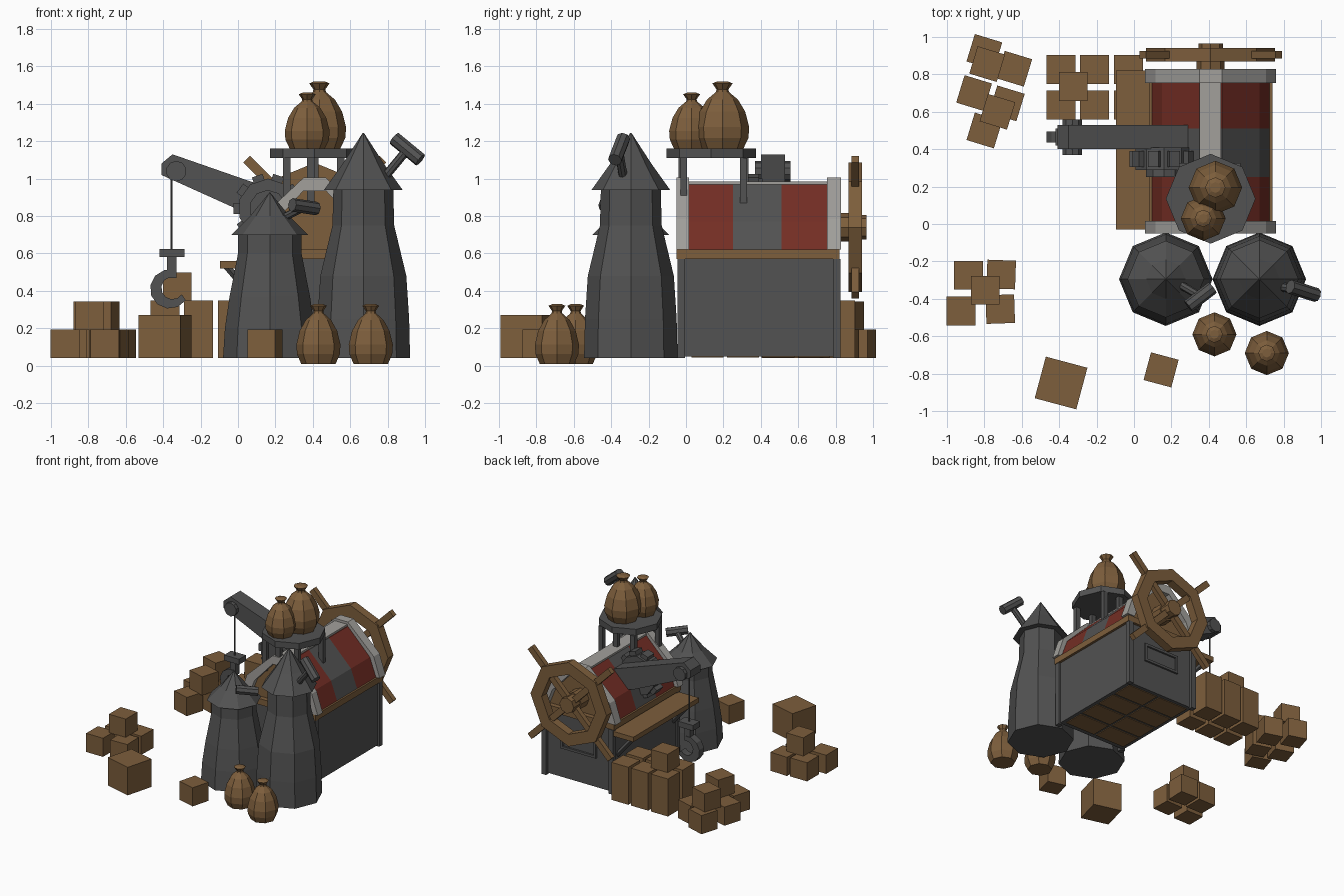
import bpy, bmesh, math
from mathutils import Vector, Matrix

if "Cube" in bpy.data.objects:
    bpy.data.objects.remove(bpy.data.objects["Cube"])


def material(name, rgb):
    m = bpy.data.materials.new(name)
    m.diffuse_color = (*rgb, 1)
    m.use_nodes = True
    m.node_tree.nodes["Principled BSDF"].inputs["Base Color"].default_value = m.diffuse_color
    return m


IRON = material("dark_grey", (0.085, 0.085, 0.085))
WOOD = material("wood_brown", (0.205, 0.112, 0.045))
RED = material("dull_red", (0.175, 0.027, 0.018))
STONE = material("light_grey", (0.36, 0.35, 0.33))


def finish(name, bm, mat):
    bmesh.ops.recalc_face_normals(bm, faces=bm.faces)
    me = bpy.data.meshes.new(name)
    bm.to_mesh(me)
    bm.free()
    me.materials.append(mat)
    ob = bpy.data.objects.new(name, me)
    bpy.context.collection.objects.link(ob)
    return ob


def box(name, x0, x1, y0, y1, z0, z1, mat, rot=0.0, tilt=0.0):
    """Box by limits, turned about z (rot) or y (tilt) round its own centre."""
    bm = bmesh.new()
    c = Vector((x0 + x1, y0 + y1, z0 + z1)) / 2
    m = (Matrix.Translation(c) @ Matrix.Rotation(math.radians(rot), 4, 'Z')
         @ Matrix.Rotation(tilt, 4, 'Y') @ Matrix.Diagonal((x1 - x0, y1 - y0, z1 - z0, 1)))
    bmesh.ops.create_cube(bm, size=1, matrix=m)
    return finish(name, bm, mat)


def rod(name, a, b, r, mat, sides=8, turn=0.0):
    a, b = Vector(a), Vector(b)
    bm = bmesh.new()
    m = (Matrix.Translation((a + b) / 2) @ (b - a).to_track_quat('Z', 'Y').to_matrix().to_4x4()
         @ Matrix.Rotation(turn, 4, 'Z'))
    bmesh.ops.create_cone(bm, cap_ends=True, segments=sides, radius1=r, radius2=r,
                          depth=(b - a).length, matrix=m)
    return finish(name, bm, mat)


def lathe(name, x, y, profile, mat, sides=8):
    """Closed round body from (radius, height) pairs."""
    bm = bmesh.new()
    rings = [[bm.verts.new((x + r * math.cos(2 * math.pi * i / sides),
                            y + r * math.sin(2 * math.pi * i / sides), z))
              for i in range(sides)] for r, z in profile]
    for p, q in zip(rings, rings[1:]):
        for i in range(sides):
            j = (i + 1) % sides
            bm.faces.new((p[i], p[j], q[j], q[i]))
    bm.faces.new(rings[0])
    bm.faces.new(rings[-1])
    return finish(name, bm, mat)


def prism(name, pts, y0, y1, mat):
    """Front outline of (x, z) points, extruded along y."""
    bm = bmesh.new()
    a = [bm.verts.new((x, y0, z)) for x, z in pts]
    b = [bm.verts.new((x, y1, z)) for x, z in pts]
    bm.faces.new(a)
    bm.faces.new(b)
    for i in range(len(pts)):
        j = (i + 1) % len(pts)
        bm.faces.new((a[i], a[j], b[j], b[i]))
    return finish(name, bm, mat)


def band(name, outer, inner, y0, y1, mat, closed):
    """Frame between two matching (x, z) outlines, extruded along y."""
    bm = bmesh.new()
    rows = [[bm.verts.new((p[0], y, p[1])) for p in line]
            for line, y in ((outer, y0), (outer, y1), (inner, y1), (inner, y0))]
    n = len(outer)
    for k in range(4):
        p, q = rows[k], rows[(k + 1) % 4]
        for i in range(n if closed else n - 1):
            j = (i + 1) % n
            bm.faces.new((p[i], p[j], q[j], q[i]))
    if not closed:
        for e in (0, -1):
            bm.faces.new([r[e] for r in rows])
    return finish(name, bm, mat)


def ring(cx, cz, r, n, a0=0.0, a1=2 * math.pi, closed=True):
    d = n if closed else n - 1
    return [(cx + r * math.cos(a0 + (a1 - a0) * i / d),
             cz + r * math.sin(a0 + (a1 - a0) * i / d)) for i in range(n)]


# Main building with corner posts, sill, floor panels and back hatch
box("building_body", 0.10, 0.72, -0.01, 0.80, 0.05, 0.57, IRON)
for x in (0.085, 0.695):
    for y in (-0.045, 0.785):
        box("corner_post", x, x + 0.04, y, y + 0.04, 0.04, 0.57, IRON)
for i in range(2):
    for j in range(4):
        box("floor_panel", 0.13 + 0.29 * i, 0.40 + 0.29 * i, 0.03 + 0.19 * j,
            0.20 + 0.19 * j, 0.044, 0.052, WOOD)
box("roof_sill", 0.08, 0.74, -0.05, 0.82, 0.57, 0.62, WOOD)
band("back_hatch_frame", [(0.25, 0.29), (0.57, 0.29), (0.57, 0.44), (0.25, 0.44)],
     [(0.27, 0.31), (0.55, 0.31), (0.55, 0.42), (0.27, 0.42)], 0.79, 0.815, IRON, True)


# Striped roof with stone end rims and ridge cap
def roof_line(grow):
    half = [(0.315 + grow, 0.62), (0.26 + grow, 0.77 + grow * 0.4), (0.06, 0.97 + grow)]
    return [(0.41 - x, z) for x, z in half] + [(0.41 + x, z) for x, z in reversed(half)]


for name, y0, y1, mat in (("roof_front_stripe", 0.0, 0.25, RED),
                          ("roof_middle_stripe", 0.25, 0.51, IRON),
                          ("roof_back_stripe", 0.51, 0.77, RED)):
    prism(name, roof_line(0), y0, y1, mat)
for y in (-0.01, 0.77):
    prism("gable_wall", roof_line(-0.01), y, y + 0.01, WOOD)
for y0, y1 in ((-0.05, 0.015), (0.755, 0.83)):
    band("roof_end_rim", roof_line(0.035), roof_line(-0.035), y0, y1, STONE, False)
box("ridge_cap", 0.35, 0.465, 0.0, 0.77, 0.965, 0.985, STONE)

# Side loading deck on the left, with braces
box("loading_deck", -0.095, 0.11, -0.03, 0.82, 0.52, 0.56, WOOD)
for y in (0.02, 0.74):
    rod("deck_brace", (-0.06, y, 0.53), (0.11, y, 0.33), 0.018, IRON, 4)

# Silos with pointed roofs and hammer-shaped vents
lathe("short_silo", 0.17, -0.295, [(0.25, 0.04), (0.24, 0.2), (0.215, 0.37),
                                   (0.17, 0.6), (0.17, 0.71)], IRON)
lathe("short_silo_roof", 0.17, -0.295, [(0.205, 0.70), (0.105, 0.80), (0.003, 0.925)], IRON)
lathe("tall_silo", 0.67, -0.295, [(0.25, 0.04), (0.245, 0.25), (0.23, 0.48),
                                  (0.165, 0.75), (0.16, 0.95)], IRON)
lathe("tall_silo_roof", 0.67, -0.295, [(0.21, 0.94), (0.11, 1.08), (0.003, 1.245)], IRON)
rod("short_silo_vent_stem", (0.24, -0.32, 0.79), (0.36, -0.39, 0.85), 0.022, IRON)
rod("short_silo_vent_head", (0.29, -0.44, 0.86), (0.42, -0.34, 0.84), 0.036, IRON)
rod("tall_silo_vent_stem", (0.76, -0.33, 0.98), (0.905, -0.36, 1.155), 0.024, IRON)
rod("tall_silo_vent_head", (0.835, -0.335, 1.215), (0.975, -0.38, 1.10), 0.038, IRON)

# Roof-top platform on legs
lathe("platform", 0.41, 0.135, [(0.24, 1.11), (0.24, 1.16)], IRON)
for dx, dy in ((-0.15, -0.15), (0.14, -0.15), (-0.15, 0.17), (0.14, 0.17), (-0.02, -0.16), (0.0, 0.18)):
    box("platform_leg", 0.39 + dx, 0.43 + dx, 0.12 + dy, 0.155 + dy, 0.85, 1.11, IRON)

# Grain sacks: centre, base height, radius, height
for x, y, z, r, h in ((0.435, 0.195, 1.16, 0.143, 0.36), (0.37, 0.03, 1.16, 0.12, 0.30),
                      (0.43, -0.59, 0.01, 0.118, 0.32), (0.71, -0.69, 0.01, 0.118, 0.32)):
    lathe("sack", x, y, [(r * k, z + h * t) for k, t in
                         ((0.78, 0), (0.97, 0.16), (1, 0.32), (0.85, 0.55), (0.58, 0.73),
                          (0.25, 0.84), (0.22, 0.88), (0.38, 0.97), (0.2, 1))], WOOD)

# Spoked wheel on the back
band("wheel_rim", ring(0.41, 0.74, 0.345, 8), ring(0.41, 0.74, 0.245, 8), 0.87, 0.94, WOOD, True)
for s in (-1, 1):
    box("wheel_spoke", -0.105, 0.925, 0.885, 0.925, 0.715, 0.765, WOOD, tilt=s * math.pi / 4)
rod("wheel_axle", (0.41, 0.77, 0.74), (0.41, 0.88, 0.74), 0.075, WOOD)
rod("wheel_hub", (0.41, 0.84, 0.74), (0.41, 0.965, 0.74), 0.065, WOOD)

# Crane arm, toothed winch drum and pulley
prism("crane_arm", [(-0.41, 1.02), (-0.41, 1.08), (-0.35, 1.13), (0.34, 0.89),
                    (0.34, 0.72), (0.10, 0.79)], 0.40, 0.53, IRON)
rod("pulley", (-0.33, 0.37, 1.04), (-0.33, 0.56, 1.04), 0.055, IRON, 10)
rod("winch_drum", (0.16, 0.29, 0.84), (0.16, 0.41, 0.84), 0.16, IRON, 10)
rod("winch_cap", (0.16, 0.25, 0.84), (0.16, 0.30, 0.84), 0.10, IRON, 10)
for i in range(10):
    a = 2 * math.pi * i / 10
    x, z = 0.16 + 0.155 * math.cos(a), 0.84 + 0.155 * math.sin(a)
    box("winch_tooth", x - 0.03, x + 0.03, 0.305, 0.39, z - 0.03, z + 0.03, IRON, tilt=-a)

# Cable and hook
rod("cable", (-0.355, 0.465, 0.62), (-0.355, 0.465, 1.02), 0.007, IRON, 6)
box("hook_block", -0.42, -0.285, 0.42, 0.51, 0.58, 0.625, IRON)
box("hook_stem", -0.38, -0.33, 0.44, 0.49, 0.47, 0.59, IRON)
arc = (math.radians(75), math.radians(325))
band("hook", ring(-0.365, 0.41, 0.105, 9, *arc, False), ring(-0.35, 0.415, 0.06, 9, *arc, False),
     0.435, 0.495, IRON, False)

# Crates: centre x, y, base height, size, turn
LOW, MID, TOP, S = 0.04, 0.19, 0.345, 0.153
crates = [(-0.885, -0.275, LOW, S, 0), (-0.71, -0.27, LOW, S, -2), (-0.925, -0.465, LOW, S, 0),
          (-0.715, -0.455, LOW, S, 2), (-0.795, -0.355, MID, S, 0),
          (-0.80, 0.92, LOW, S, -17), (-0.64, 0.83, LOW, S, -17), (-0.855, 0.70, LOW, S, -17),
          (-0.68, 0.645, LOW, S, -17), (-0.80, 0.50, LOW, S, -17), (-0.785, 0.855, MID, S, -17),
          (-0.73, 0.60, MID, S, -17), (-0.325, 0.735, TOP, S, 0),
          (-0.39, -0.85, LOW, 0.23, -15), (0.145, -0.78, LOW, S, -15)]
for x in (-0.39, -0.21, -0.03):
    for y in (0.635, 0.825):
        crates += [(x, y, LOW, 0.155, 0), (x, y, MID + 0.003, 0.155, 0)]
for x, y, z, s, turn in crates:
    box("crate", x - s / 2, x + s / 2, y - s / 2, y + s / 2, z, z + s, WOOD, turn)
